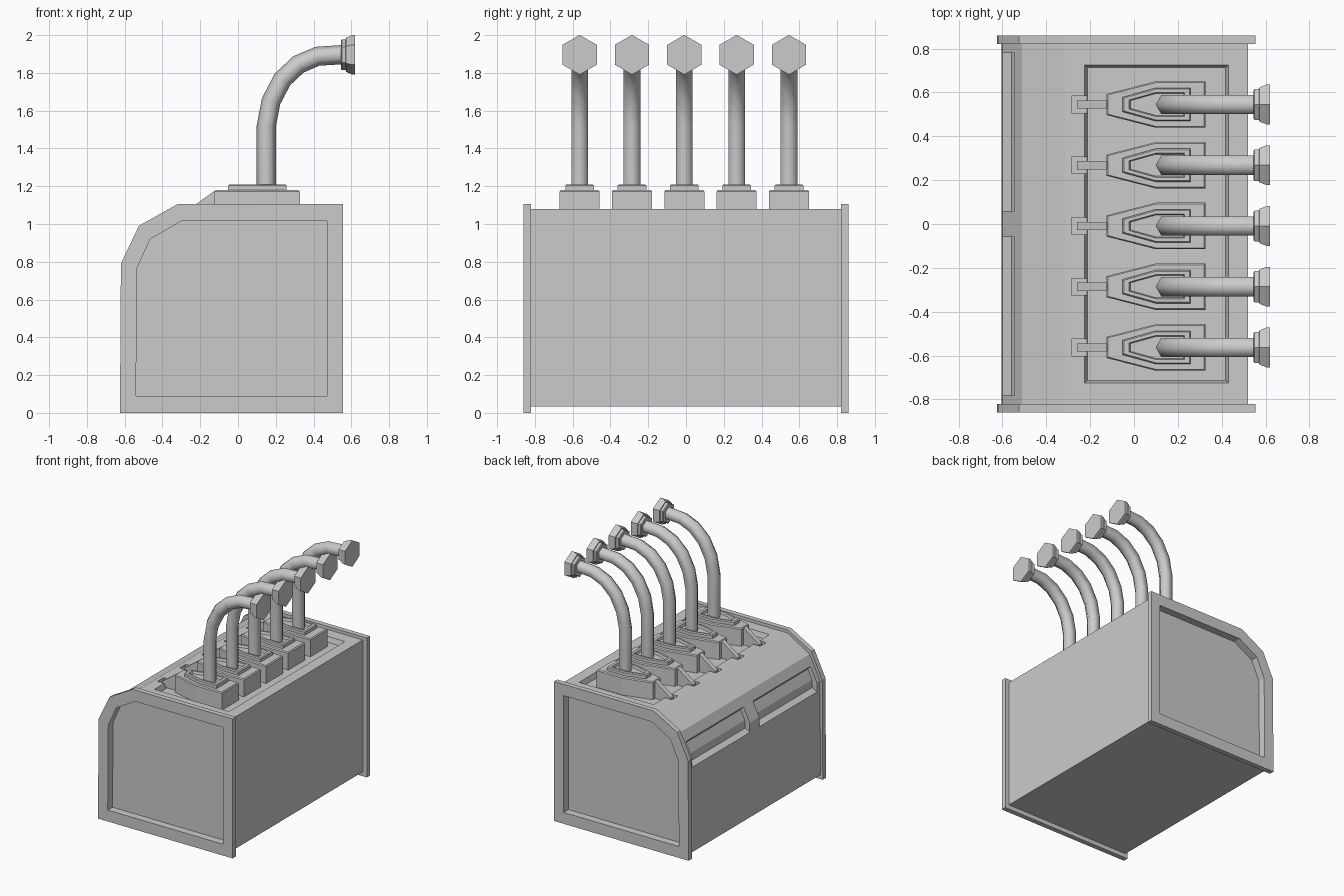
import bpy, bmesh, math
from mathutils import Vector

if "Cube" in bpy.data.objects:
    bpy.data.objects.remove(bpy.data.objects["Cube"])


def loft(name, rings):
    """Closed mesh skinned through equal-length point rings, capped at both ends."""
    bm = bmesh.new()
    vs = [[bm.verts.new(p) for p in r] for r in rings]
    n = len(rings[0])
    for a, b in zip(vs, vs[1:]):
        for i in range(n):
            j = (i + 1) % n
            bm.faces.new((a[i], a[j], b[j], b[i]))
    bm.faces.new(vs[0][::-1])
    bm.faces.new(vs[-1])
    bmesh.ops.recalc_face_normals(bm, faces=bm.faces[:])
    me = bpy.data.meshes.new(name)
    bm.to_mesh(me)
    bm.free()
    ob = bpy.data.objects.new(name, me)
    bpy.context.collection.objects.link(ob)
    return ob


def side(profile, y):
    return [(x, y, z) for x, z in profile]


def rect(x0, x1, y0, y1, z):
    return [(x0, y0, z), (x1, y0, z), (x1, y1, z), (x0, y1, z)]


def cut(ob, cutter):
    cutter.hide_render = True
    m = ob.modifiers.new("cut", "BOOLEAN")
    m.operation = "DIFFERENCE"
    m.solver = "EXACT"
    m.object = cutter
    bpy.context.view_layer.objects.active = ob
    bpy.ops.object.modifier_apply(modifier=m.name)
    bpy.data.objects.remove(cutter)


LEVERS = [-0.009 + 0.277 * i for i in range(-2, 3)]
BODY = [(-0.605, 0.035), (-0.60, 0.78), (-0.51, 0.965), (-0.315, 1.08), (0.52, 1.08), (0.52, 0.035)]
OUTER = [(-0.625, 0), (-0.62, 0.79), (-0.525, 0.99), (-0.32, 1.105), (0.555, 1.105), (0.555, 0)]
PANEL = [(-0.54, 0.09), (-0.535, 0.765), (-0.465, 0.92), (-0.30, 1.015), (0.47, 1.015), (0.47, 0.09)]

# Housing with top tray, lever slots and two windows on the curved side
body = loft("housing", [side(BODY, -0.79), side(BODY, 0.79)])
cut(body, loft("tray_cutter", [rect(-0.213, 0.418, -0.713, 0.713, 1.04),
                               rect(-0.225, 0.43, -0.725, 0.725, 1.08),
                               rect(-0.225, 0.43, -0.725, 0.725, 1.2)]))
for y in LEVERS:
    cut(body, loft("slot_cutter", [rect(-0.285, -0.15, y - 0.038, y + 0.038, 1.043),
                                   rect(-0.285, -0.15, y - 0.038, y + 0.038, 1.2)]))
WINDOW = [(-0.7, 0.70), (-0.606, 0.70), (-0.562, 0.73), (-0.558, 0.79),
          (-0.522, 0.865), (-0.545, 0.893), (-0.7, 0.97)]
for s in (-1, 1):
    cut(body, loft("window_cutter", [side(WINDOW, s * 0.06), side(WINDOW, s * 0.78)]))

# End plates with recessed panels
for s, n in ((-1, "front"), (1, "back")):
    loft(n + "_end_plate", [side(p, s * y) for p, y in (
        (BODY, 0.79), (BODY, 0.82), (OUTER, 0.82), (OUTER, 0.86), (PANEL, 0.86), (PANEL, 0.80))])


def wedge(y, z, xt, xm, xr, h, H):
    pts = [(xt, -h), (xm, -H), (xr, -H), (xr, H), (xm, H), (xt, h)]
    return [(px, y + py, z) for px, py in pts]


def hex_ring(p, t, y, r):
    n = Vector((-t.y, t.x))
    out = []
    for k in range(6):
        a = k * math.pi / 3
        q = p + n * r * math.cos(a)
        out.append((q.x, y + r * math.sin(a), q.y))
    return out


PATH = [Vector(p) for p in ((0.15, 1.17), (0.15, 1.52), (0.175, 1.65), (0.235, 1.765),
                            (0.32, 1.845), (0.42, 1.888), (0.56, 1.897))]
KNOB = [(0.545, 0.075), (0.55, 0.082), (0.57, 0.082), (0.572, 0.09), (0.605, 0.105), (0.62, 0.105)]
FIN = [(-0.10, 1.04), (-0.10, 1.175), (-0.125, 1.175), (-0.26, 1.078), (-0.26, 1.04)]

for i, y in enumerate(LEVERS, 1):
    # Stepped wedge base with a sunken socket
    loft(f"lever_base_{i}", [
        wedge(y, 1.03, -0.125, 0.10, 0.327, 0.048, 0.106),
        wedge(y, 1.172, -0.125, 0.10, 0.327, 0.048, 0.106),
        wedge(y, 1.18, -0.119, 0.10, 0.320, 0.044, 0.100),
        wedge(y, 1.18, -0.053, 0.10, 0.258, 0.033, 0.076),
        wedge(y, 1.203, -0.053, 0.10, 0.258, 0.033, 0.076),
        wedge(y, 1.21, -0.046, 0.10, 0.252, 0.029, 0.070),
        wedge(y, 1.21, -0.022, 0.10, 0.230, 0.021, 0.055),
        wedge(y, 1.19, -0.015, 0.10, 0.225, 0.018, 0.050)])
    # Sloping fin in the slot
    loft(f"lever_fin_{i}", [side(FIN, y - 0.019), side(FIN, y + 0.019)])
    # Bent six-sided pipe
    rings = []
    for k, p in enumerate(PATH):
        t = (PATH[min(k + 1, 6)] - PATH[max(k - 1, 0)]).normalized()
        if k == 0:
            t = Vector((0, 1))
        elif k == 6:
            t = Vector((1, 0))
        rings.append(hex_ring(p, t, y, 0.051))
    pipe = loft(f"lever_pipe_{i}", rings)
    for f in pipe.data.polygons:
        f.use_smooth = len(f.vertices) == 4
    # Hexagonal flared knob
    loft(f"lever_knob_{i}", [hex_ring(Vector((x, 1.896)), Vector((1, 0)), y, r) for x, r in KNOB])
